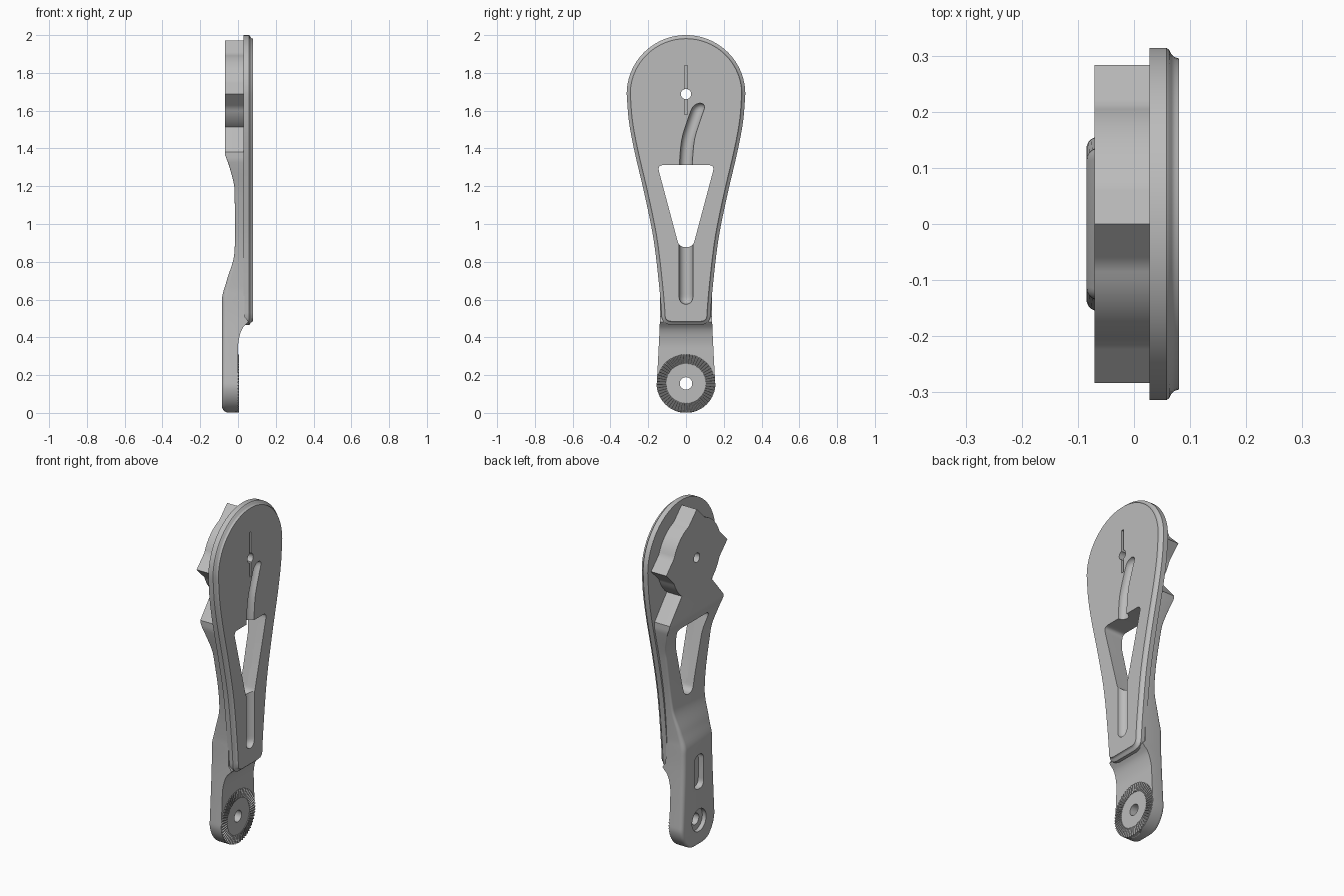
import bpy, bmesh
from math import sin, cos, pi, sqrt
from mathutils import Vector

if "Cube" in bpy.data.objects:
    bpy.data.objects.remove(bpy.data.objects["Cube"])

grey = bpy.data.materials.new("neutral grey")
grey.use_nodes = True
grey.diffuse_color = (0.5, 0.5, 0.5, 1)
grey.node_tree.nodes["Principled BSDF"].inputs["Base Color"].default_value = (0.5, 0.5, 0.5, 1)

PIVOT, HUB = 0.156, 1.688      # heights of the two axes


def loft(name, rings, closed=False):
    """Skin a list of equal-length point rings; cap the ends unless closed."""
    bm = bmesh.new()
    loops = [[bm.verts.new(p) for p in ring] for ring in rings]
    pairs = list(zip(loops, loops[1:]))
    if closed:
        pairs.append((loops[-1], loops[0]))
    else:
        bm.faces.new(loops[0])
        bm.faces.new(loops[-1])
    n = len(loops[0])
    for a, b in pairs:
        for i in range(n):
            j = (i + 1) % n
            bm.faces.new((a[i], a[j], b[j], b[i]))
    bmesh.ops.recalc_face_normals(bm, faces=bm.faces)
    mesh = bpy.data.meshes.new(name)
    bm.to_mesh(mesh)
    bm.free()
    mesh.materials.append(grey)
    obj = bpy.data.objects.new(name, mesh)
    bpy.context.collection.objects.link(obj)
    return obj


def inset(outline, d):
    """Move a counter-clockwise (y, z) outline inward by d."""
    out = []
    for i, p in enumerate(outline):
        t = (Vector(outline[(i + 1) % len(outline)]) - Vector(outline[i - 1])).normalized()
        out.append((p[0] - t.y * d, p[1] + t.x * d))
    return out


def prism(name, outline, layers):
    """Extrude a (y, z) outline along x through (x, inset) layers."""
    return loft(name, [[(x, y, z) for y, z in inset(outline, d)] for x, d in layers])


def disc(z, radius, n=48):
    return [(radius * cos(2 * pi * i / n), z + radius * sin(2 * pi * i / n)) for i in range(n)]


def rounded(corners, radius, steps=6):
    """Round off the corners of a polygon."""
    pts = []
    for i, c in enumerate(corners):
        c = Vector(c)
        a, b = (c + (Vector(q) - c).normalized() * radius
                for q in (corners[i - 1], corners[(i + 1) % len(corners)]))
        for k in range(steps + 1):
            t = k / steps
            pts.append(tuple(a * (1 - t) ** 2 + c * (2 * t * (1 - t)) + b * t * t))
    return pts


def box(y, z0, z1):
    return [(-y, z0), (y, z0), (y, z1), (-y, z1)]


def keyed(keys, z):
    """Smoothly interpolate (z, value) keys."""
    if z <= keys[0][0]:
        return keys[0][1]
    for i in range(len(keys) - 1):
        (a, u), (b, v) = keys[i], keys[i + 1]
        if z <= b:
            ua = keys[max(i - 1, 0)]
            vb = keys[min(i + 2, len(keys) - 1)]
            m0 = (v - ua[1]) / (b - ua[0]) * (b - a)
            m1 = (vb[1] - u) / (vb[0] - a) * (b - a)
            if (v - u) * m0 <= 0:
                m0 = 0
            if (v - u) * m1 <= 0:
                m1 = 0
            t = (z - a) / (b - a)
            return (u + m0 * t + (3 * (v - u) - 2 * m0 - m1) * t ** 2
                    + (m0 + m1 - 2 * (v - u)) * t ** 3)
    return keys[-1][1]


def groove(name, path, radius):
    """Round-bottomed groove cutter along (y, z) keys in the plate face, with a domed end."""
    lo, hi = path[0][0], path[-1][0]
    rings = []
    for i in range(25):
        z = lo + (hi - lo) * (1 - cos(pi * i / 24)) / 2
        e = max(0, 1 - min(z - lo, hi - z) / radius)
        r = max(radius * sqrt(max(0, 1 - e * e)), 0.002)
        y = keyed(path, z)
        rings.append([(0.08 + r * cos(a), y + r * sin(a), z)
                      for a in (2 * pi * k / 20 for k in range(20))])
    return loft(name, rings)


def cut(obj, cutters):
    bpy.context.view_layer.objects.active = obj
    for c in cutters:
        mod = obj.modifiers.new("cut", "BOOLEAN")
        mod.operation, mod.solver, mod.object = "DIFFERENCE", "EXACT", c
        bpy.ops.object.modifier_apply(modifier=mod.name)


# Arm: lofted upward, thick at the pivot, thin in the middle, flaring to two spurs
width = [(PIVOT, 0.155), (0.3, 0.147), (0.5, 0.138), (0.65, 0.137), (0.9, 0.16),
         (1.15, 0.205), (1.34, 0.25), (1.38, 0.25)]
back = [(0, -0.055), (0.012, -0.075), (0.035, -0.085), (0.6, -0.085), (0.7, -0.06),
        (0.84, -0.02), (1.18, -0.018), (1.3, -0.045), (1.37, -0.07)]
front = [(0, -0.02), (0.015, 0), (0.35, 0), (0.42, 0.012), (0.46, 0.032), (0.48, 0.055), (0.51, 0.035)]
edge = [(0, 0.02), (0.6, 0.025), (0.84, 0.012), (1.2, 0.01), (1.35, 0.002)]


def arm_ring(z):
    if z < PIVOT:
        w = sqrt(PIVOT ** 2 - (PIVOT - z) ** 2)
    elif z > 1.38:
        w = 0.25 - (z - 1.38) * 0.84
    else:
        w = keyed(width, z)
    xb, xf = keyed(back, z), keyed(front, z)
    r = min(keyed(edge, z), w * 0.6)
    half = [(xf, w)] + [(xb + r - r * sin(a), w - r + r * cos(a))
                        for a in (pi / 2 * k / 5 for k in range(6))]
    return [(x, y, z) for x, y in half] + [(x, -y, z) for x, y in reversed(half)]


heights = [PIVOT * (1 - cos(pi / 2 * i / 16)) for i in range(1, 16)]
heights += [PIVOT + (1.38 - PIVOT) * i / 90 for i in range(91)] + [1.515]
arm = loft("arm", [arm_ring(z) for z in heights])

# Cover plate: teardrop with a stepped, rounded rim
sides = [(0.46, 0.125), (0.65, 0.14), (0.92, 0.172), (1.15, 0.218), (1.4, 0.276), (1.55, 0.303), (HUB, 0.314)]
right_edge = [(keyed(sides, z), z) for z in (0.5 + (HUB - 0.5) * i / 40 for i in range(40))]
dome = [(0.314 * cos(pi * i / 48), HUB + 0.312 * sin(pi * i / 48)) for i in range(49)]
foot = [(0.075, 0.465), (0.1, 0.47), (0.118, 0.482)]
plate_outline = (foot + right_edge + dome + [(-y, z) for y, z in reversed(right_edge)]
                 + [(-y, z) for y, z in reversed(foot)])
plate = prism("cover_plate", plate_outline, [(0.028, 0), (0.058, 0), (0.063, 0.004),
                                             (0.067, 0.012), (0.073, 0.017), (0.08, 0.019)])

# Hub: a disc merged with a four-pointed square
hub_outline = []
for i in range(96):
    a = 2 * pi * i / 96
    r = max(0.222, 0.283 / (abs(cos(a)) + abs(sin(a))))
    hub_outline.append((r * cos(a), HUB + r * sin(a)))
hub = prism("hub", hub_outline, [(-0.07, 0), (0.032, 0)])

# Serrated ring of radial teeth around the pivot
teeth = 56


def tooth_ring(radius, tall):
    return [(0.006 if tall and i % 4 < 2 else (0 if tall else -0.02), y, z)
            for i, (y, z) in enumerate(disc(PIVOT, radius, teeth * 4))]


serration = loft("serrated_ring", [tooth_ring(0.105, False), tooth_ring(0.105, True),
                                   tooth_ring(0.154, True), tooth_ring(0.154, False)], closed=True)

# Cutters
through = [(-0.2, 0), (0.2, 0)]
window = prism("window_cutter", rounded([(-0.036, 0.877), (0.036, 0.877), (0.152, 1.312), (-0.152, 1.312)], 0.034), through)
pin = prism("pin_cutter", disc(HUB, 0.027, 32), through)
slit = prism("slit_cutter", box(0.008, 1.58, 1.84), [(0.05, 0), (0.2, 0)])
low_groove = groove("lower_groove_cutter", [(0.575, 0), (0.95, 0)], 0.037)
top_groove = groove("upper_groove_cutter", [(1.26, 0), (1.33, 0), (1.45, 0.012), (1.55, 0.042), (1.64, 0.075)], 0.034)
bolt = prism("bolt_cutter", disc(PIVOT, 0.033, 32), through)
bolt_seat = prism("bolt_seat_cutter", disc(PIVOT, 0.065), [(-0.2, 0), (-0.06, 0)])
back_slot = prism("back_slot_cutter", rounded(box(0.042, 0.34, 0.54), 0.04), [(-0.2, 0), (-0.05, 0)])

cut(plate, [window, low_groove, top_groove, slit, pin])
cut(arm, [window, bolt, bolt_seat, back_slot])
cut(hub, [pin])
for c in (window, pin, slit, low_groove, top_groove, bolt, bolt_seat, back_slot):
    bpy.data.objects.remove(c)

# Smooth the curved surfaces, keep the edges crisp
bpy.ops.object.select_all(action="DESELECT")
for obj in (arm, plate, hub, serration):
    obj.select_set(True)
bpy.context.view_layer.objects.active = arm
bpy.ops.object.shade_smooth_by_angle(angle=pi / 6)
